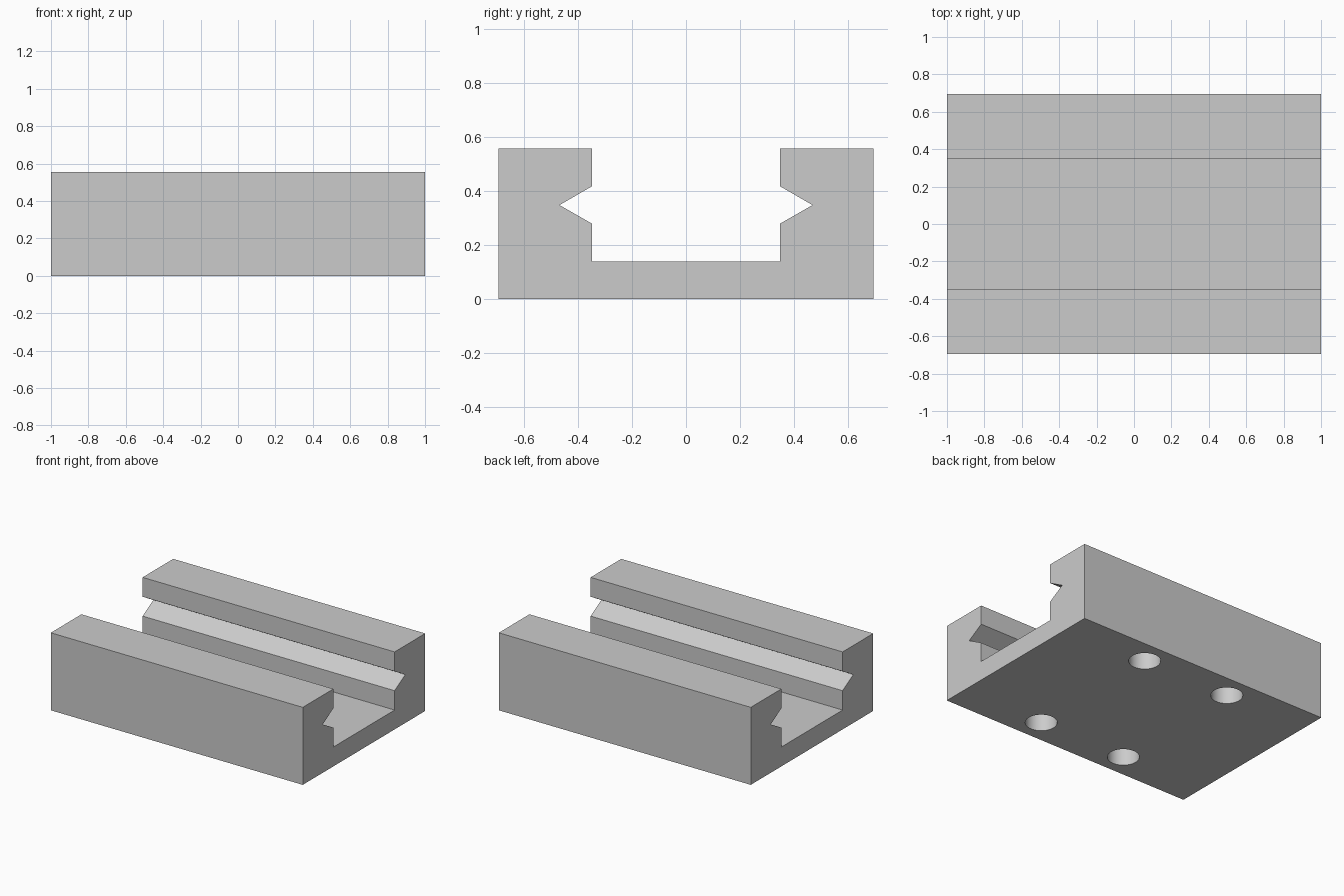
import bpy
import bmesh
from math import radians

cube = bpy.data.objects.get("Cube")
if cube:
    bpy.data.objects.remove(cube)

HALF_LENGTH = 1.0
HOLE_RADIUS, HOLE_DEPTH = 0.104, 0.24

grey = bpy.data.materials.new("light grey")
grey.use_nodes = True
colour = (0.6, 0.6, 0.6, 1)
grey.diffuse_color = colour
grey.node_tree.nodes["Principled BSDF"].inputs["Base Color"].default_value = colour


def make_object(name, bm):
    bmesh.ops.recalc_face_normals(bm, faces=bm.faces)
    mesh = bpy.data.meshes.new(name)
    bm.to_mesh(mesh)
    bm.free()
    mesh.materials.append(grey)
    obj = bpy.data.objects.new(name, mesh)
    bpy.context.collection.objects.link(obj)
    return obj


# Channel block: half profile (y, z) mirrored, then extruded along x
half = [(0.694, 0), (0.694, 0.556), (0.347, 0.556), (0.347, 0.417),
        (0.468, 0.347), (0.347, 0.278), (0.347, 0.139)]
profile = half + [(-y, z) for y, z in reversed(half)]
bm = bmesh.new()
end = bm.faces.new([bm.verts.new((-HALF_LENGTH, y, z)) for y, z in profile])
sweep = bmesh.ops.extrude_face_region(bm, geom=[end])
moved = [v for v in sweep["geom"] if isinstance(v, bmesh.types.BMVert)]
bmesh.ops.translate(bm, verts=moved, vec=(2 * HALF_LENGTH, 0, 0))
block = make_object("channel_block", bm)

# Four blind mounting holes in the underside
bm = bmesh.new()
for x in (-0.347, 0.347):
    for y in (-0.521, 0.521):
        peg = bmesh.ops.create_cone(bm, cap_ends=True, segments=48,
                                    radius1=HOLE_RADIUS, radius2=HOLE_RADIUS,
                                    depth=2 * HOLE_DEPTH)
        bmesh.ops.translate(bm, verts=peg["verts"], vec=(x, y, 0))
cutter = make_object("hole_cutter", bm)
cutter.hide_render = True

drill = block.modifiers.new("mounting_holes", "BOOLEAN")
drill.operation = "DIFFERENCE"
drill.solver = "EXACT"
drill.object = cutter

# Apply the cut and remove the helper
bpy.context.view_layer.objects.active = block
block.select_set(True)
bpy.ops.object.modifier_apply(modifier=drill.name)
bpy.data.objects.remove(cutter)
bpy.ops.object.shade_smooth_by_angle(angle=radians(20))
